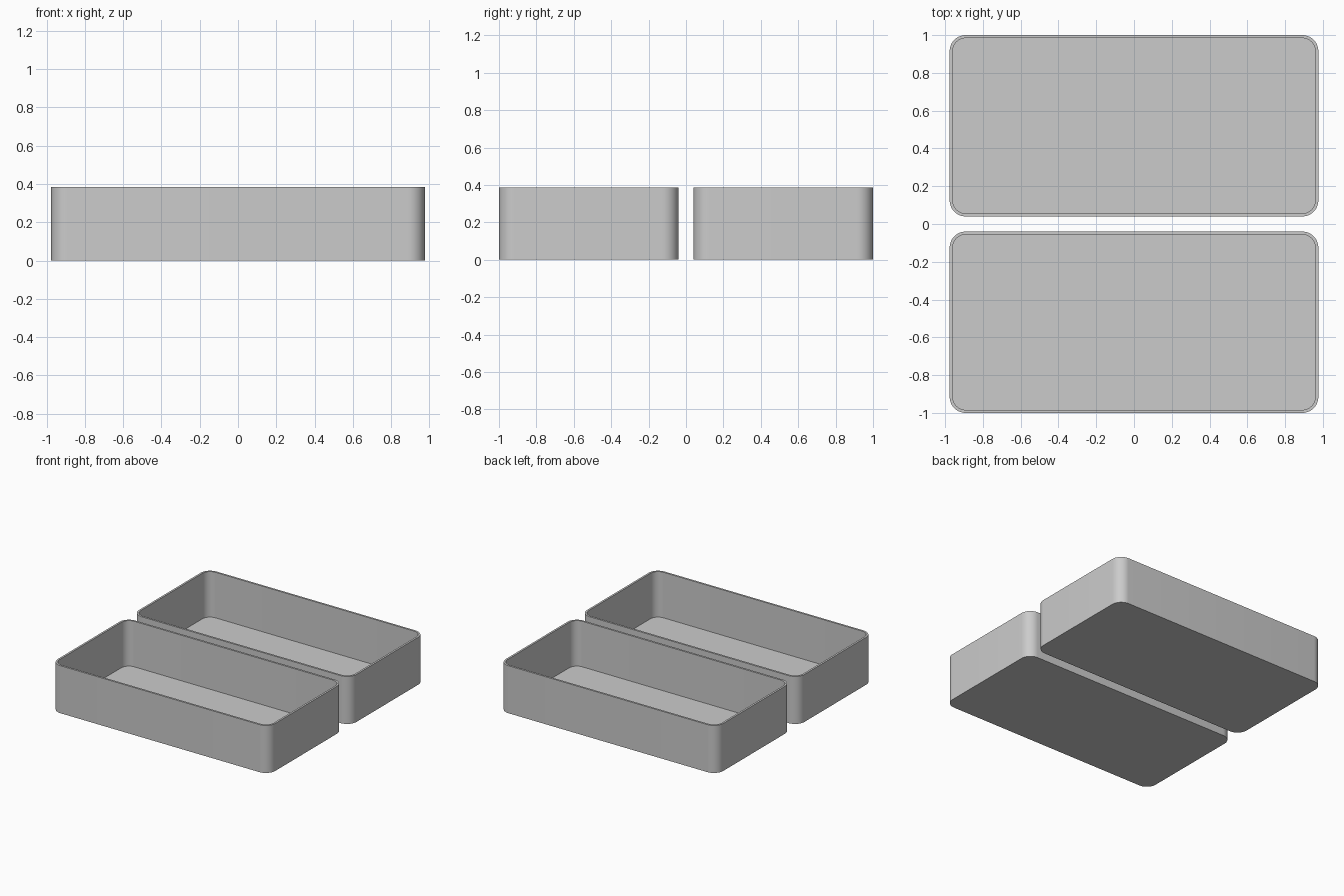
import bpy
import bmesh
from math import cos, sin, pi

if "Cube" in bpy.data.objects:
    bpy.data.objects.remove(bpy.data.objects["Cube"], do_unlink=True)

LENGTH, WIDTH, HEIGHT = 1.952, 0.96, 0.385
WALL, RADIUS, STEPS = 0.016, 0.085, 12
OFFSET = 0.52

grey = bpy.data.materials.new("plain grey")
grey.use_nodes = True
colour = (0.6, 0.6, 0.6, 1)
grey.diffuse_color = colour
grey.node_tree.nodes["Principled BSDF"].inputs["Base Color"].default_value = colour


def rounded_ring(bm, inset, z):
    """Rounded rectangle of vertices, counter-clockwise from above."""
    r = RADIUS - inset
    cx, cy = LENGTH / 2 - RADIUS, WIDTH / 2 - RADIUS
    ring = []
    for i, (sx, sy) in enumerate([(1, 1), (-1, 1), (-1, -1), (1, -1)]):
        for k in range(STEPS + 1):
            a = (i + k / STEPS) * pi / 2
            ring.append(bm.verts.new((sx * cx + r * cos(a), sy * cy + r * sin(a), z)))
    return ring


def make_tray(name, y):
    bm = bmesh.new()
    # Outer wall, rim and inner wall
    rings = [rounded_ring(bm, inset, z) for inset, z in
             [(0, 0), (0, HEIGHT), (WALL, HEIGHT), (WALL, WALL)]]
    for lower, upper in zip(rings, rings[1:]):
        n = len(lower)
        for i in range(n):
            j = (i + 1) % n
            bm.faces.new((lower[i], lower[j], upper[j], upper[i]))
    # Underside and inner floor
    bm.faces.new(rings[0][::-1])
    bm.faces.new(rings[-1])
    mesh = bpy.data.meshes.new(name)
    bm.to_mesh(mesh)
    bm.free()
    mesh.materials.append(grey)
    tray = bpy.data.objects.new(name, mesh)
    tray.location.y = y
    bpy.context.collection.objects.link(tray)
    # Smooth corners, sharp rim and floor edges
    bpy.ops.object.select_all(action="DESELECT")
    tray.select_set(True)
    bpy.context.view_layer.objects.active = tray
    bpy.ops.object.shade_smooth_by_angle(angle=pi / 6)


make_tray("front_tray", -OFFSET)
make_tray("back_tray", OFFSET)
